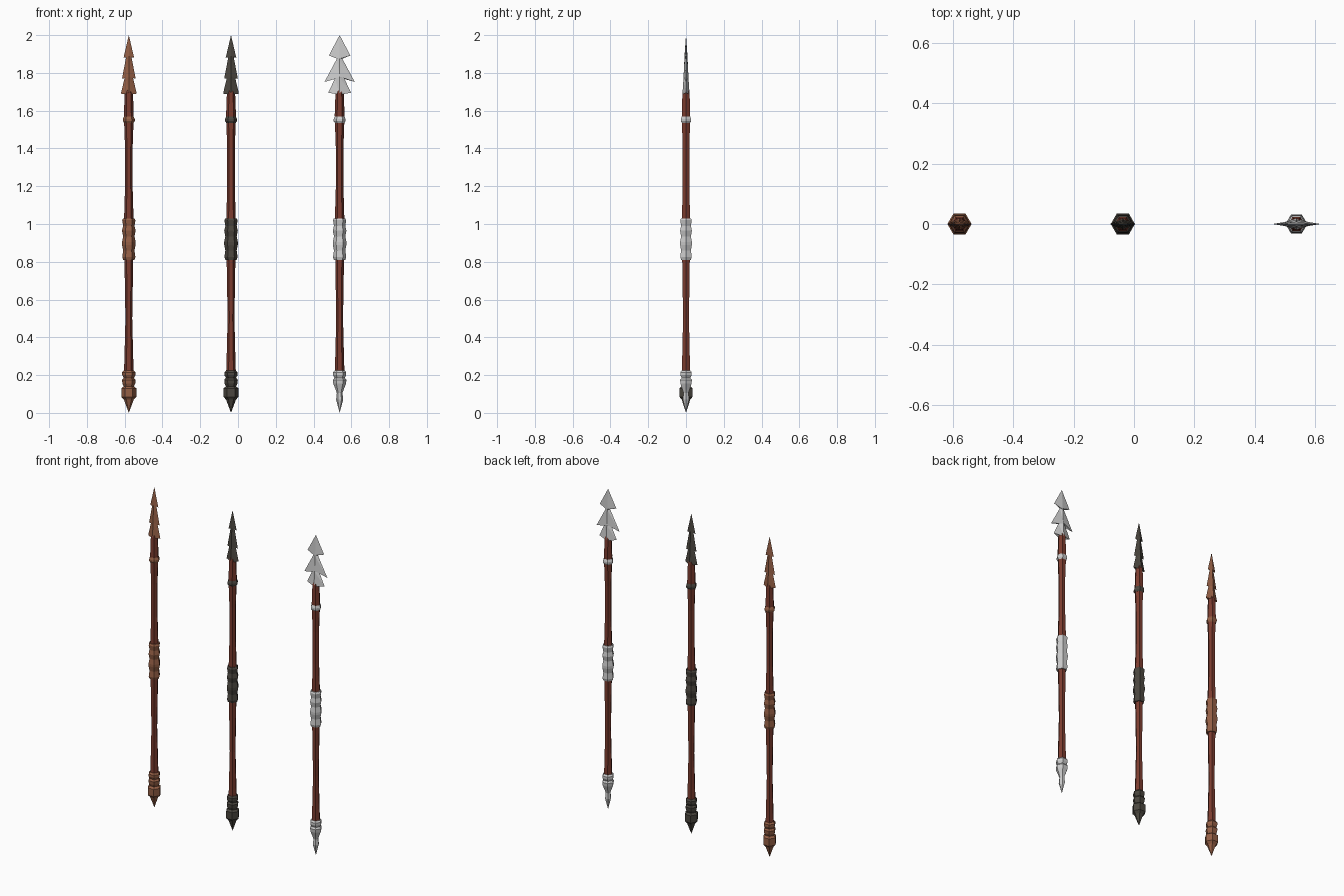
import bpy, bmesh, math

if "Cube" in bpy.data.objects:
    bpy.data.objects.remove(bpy.data.objects["Cube"])


def material(name, rgb):
    m = bpy.data.materials.new(name)
    m.diffuse_color = (*rgb, 1)
    m.use_nodes = True
    m.node_tree.nodes["Principled BSDF"].inputs["Base Color"].default_value = m.diffuse_color
    return m


def finish(bm, name, mat):
    bmesh.ops.recalc_face_normals(bm, faces=bm.faces)
    me = bpy.data.meshes.new(name)
    bm.to_mesh(me)
    bm.free()
    me.materials.append(mat)
    ob = bpy.data.objects.new(name, me)
    bpy.context.collection.objects.link(ob)


def turned(name, x, profile, mat, sides=6):
    """Low-poly turned part from (radius, z) pairs, closed at both ends."""
    bm = bmesh.new()
    rings = []
    for r, z in profile:
        if r == 0:
            rings.append([bm.verts.new((x, 0, z))] * sides)
        else:
            rings.append([bm.verts.new((x + r * math.cos(math.tau * i / sides),
                                        r * math.sin(math.tau * i / sides), z))
                          for i in range(sides)])
    for a, b in zip(rings, rings[1:]):
        for i in range(sides):
            j = (i + 1) % sides
            bm.faces.new(list(dict.fromkeys((a[i], a[j], b[j], b[i]))))
    for (r, z), ring in ((profile[0], rings[0]), (profile[-1], rings[-1])):
        if r > 0:
            bm.faces.new(ring)
    finish(bm, name, mat)


def barbed_head(name, x, outline, mat):
    """Blade with a central ridge: rows of (half width, edge z, ridge depth, ridge z)."""
    bm = bmesh.new()
    tip = bm.verts.new((x, 0, 2))
    rows = [[tip] * 4]
    for w, ze, d, zr in outline:
        rows.append([bm.verts.new(p) for p in
                     ((x + w, 0, ze), (x, d, zr), (x - w, 0, ze), (x, -d, zr))])
    for a, b in zip(rows, rows[1:]):
        for i in range(4):
            j = (i + 1) % 4
            if a[0] is tip:
                bm.faces.new((tip, b[i], b[j]))
            else:
                bm.faces.new((a[i], a[j], b[j]))
                bm.faces.new((a[i], b[j], b[i]))
    bm.faces.new(rows[-1])
    finish(bm, name, mat)


wood = material("red_wood", (0.20, 0.045, 0.028))
copper = material("copper", (0.30, 0.115, 0.06))
iron = material("dark_iron", (0.07, 0.062, 0.05))
silver = material("silver", (0.62, 0.62, 0.62))

# Profiles shared by all spears
shaft = [(.026, .2), (.023, .3), (.018, .5), (.023, .8), (.025, 1.03),
         (.020, 1.2), (.020, 1.4), (.025, 1.54), (.026, 1.58), (.022, 1.69), (.012, 1.72)]
grip = [(.030, .81), (.035, .825), (.030, .86), (.036, .89), (.036, .905), (.030, .935),
        (.036, .965), (.030, .99), (.035, 1.02), (.030, 1.03)]
ring = [(.025, 1.535), (.032, 1.545), (.032, 1.555), (.025, 1.57)]
collars = [(.026, .225), (.035, .215), (.035, .20), (.027, .185), (.036, .175), (.034, .155)]
heavy_butt = collars + [(.027, .14), (.040, .13), (.040, .085), (.026, .07), (0, 0)]
spike_butt = collars + [(.022, .125), (.015, .105), (.019, .07), (.012, .045), (0, 0)]

# Blade outlines
narrow = [(.028, 1.88, .008, 1.89), (.012, 1.895, .008, 1.885),
          (.036, 1.77, .013, 1.78), (.017, 1.795, .013, 1.775),
          (.042, 1.69, .019, 1.685), (.018, 1.71, .016, 1.69)]
broad = [(.057, 1.892, .008, 1.875), (.014, 1.876, .008, 1.87),
         (.080, 1.752, .013, 1.78), (.024, 1.772, .013, 1.775),
         (.060, 1.695, .019, 1.685), (.018, 1.70, .016, 1.69)]

for label, x, metal, head, butt in (("copper", -.578, copper, narrow, heavy_butt),
                                    ("iron", -.037, iron, narrow, heavy_butt),
                                    ("silver", .538, silver, broad, spike_butt)):
    turned(label + "_shaft", x, shaft, wood)
    turned(label + "_grip", x, grip, metal)
    turned(label + "_ring", x, ring, metal)
    turned(label + "_butt", x, butt, metal)
    barbed_head(label + "_head", x, head, metal)
